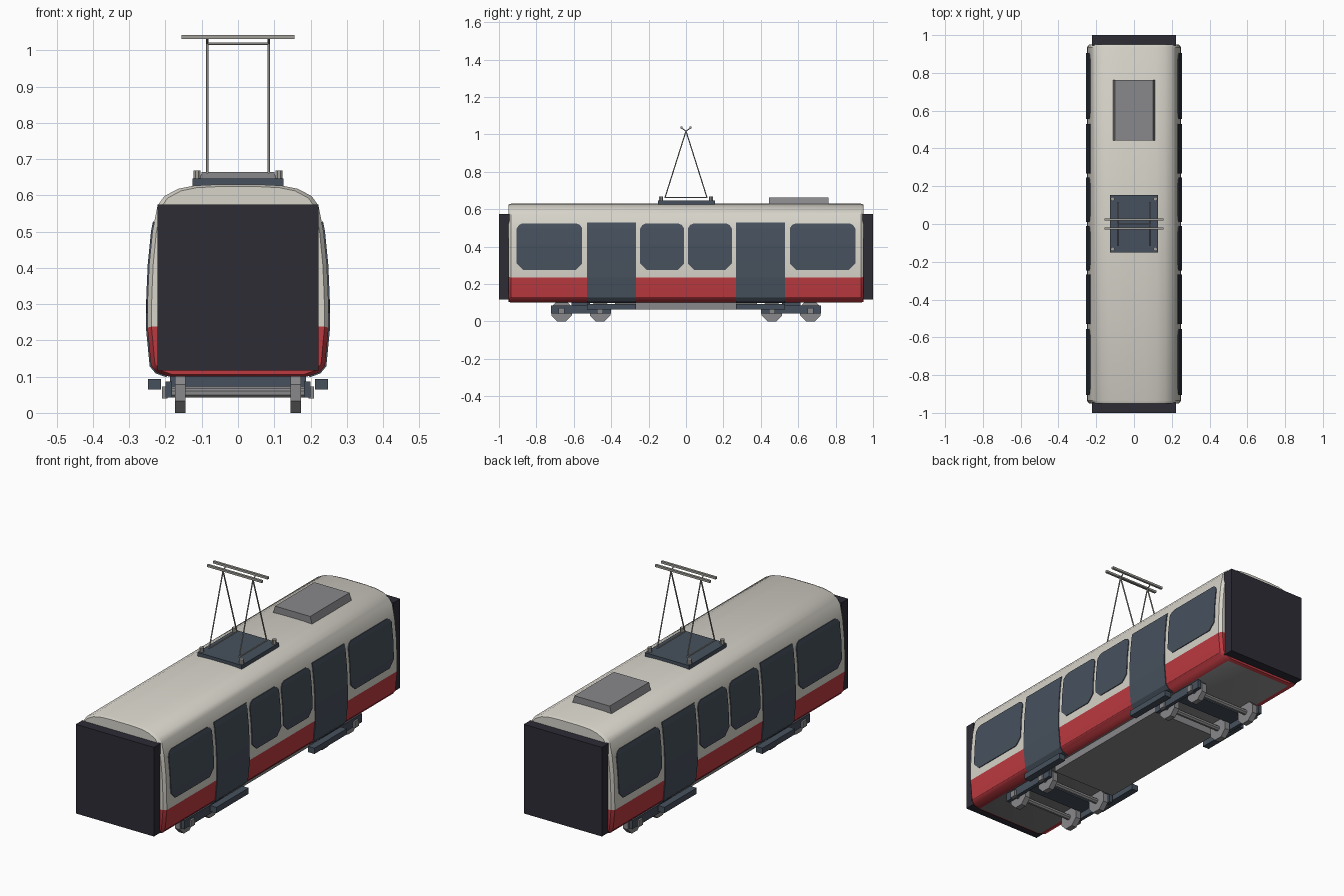
import bpy, bmesh, math
from mathutils import Matrix, Vector

if "Cube" in bpy.data.objects:
    bpy.data.objects.remove(bpy.data.objects["Cube"])


def mat(name, r, g, b):
    m = bpy.data.materials.new(name)
    m.diffuse_color = (r, g, b, 1)
    m.use_nodes = True
    m.node_tree.nodes["Principled BSDF"].inputs["Base Color"].default_value = m.diffuse_color
    return m


CREAM = mat("cream paint", 0.68, 0.655, 0.59)
RED = mat("red paint", 0.50, 0.042, 0.052)
SLATE = mat("slate glass", 0.062, 0.082, 0.11)
DARK = mat("dark gangway", 0.026, 0.025, 0.036)
GREY = mat("grey metal", 0.25, 0.25, 0.26)
PALE = mat("pale metal", 0.36, 0.35, 0.32)


def finish(name, bm, mats, smooth=False):
    me = bpy.data.meshes.new(name)
    bm.to_mesh(me)
    bm.free()
    for m in mats:
        me.materials.append(m)
    ob = bpy.data.objects.new(name, me)
    bpy.context.collection.objects.link(ob)
    if smooth:
        bpy.context.view_layer.objects.active = ob
        ob.select_set(True)
        bpy.ops.object.shade_smooth_by_angle(angle=math.radians(32))
        ob.select_set(False)
    return ob


def box(name, x, y, z, m, taper=0.0):
    """Box from (min, max) ranges; taper pulls the top edges in."""
    bm = bmesh.new()
    bmesh.ops.create_cube(bm, size=1)
    for v in bm.verts:
        k = taper if v.co.z > 0 else 0
        c = [x, y, z]
        p = [c[i][0] if v.co[i] < 0 else c[i][1] for i in range(3)]
        p[0] -= math.copysign(k, v.co.x)
        v.co = p
    return finish(name, bm, [m])


def rod(name, a, b, r, m, n=8):
    a, b = Vector(a), Vector(b)
    d = b - a
    bm = bmesh.new()
    mx = (Matrix.Translation((a + b) / 2) @ d.to_track_quat('Z', 'Y').to_matrix().to_4x4()
          @ Matrix.Rotation(math.pi / n, 4, 'Z'))
    bmesh.ops.create_cone(bm, cap_ends=True, segments=n, radius1=r, radius2=r,
                          depth=d.length, matrix=mx)
    return finish(name, bm, [m])


# Half cross-section of the body, bottom to top (x, z)
PROFILE = [(0.19, 0.10), (0.225, 0.112), (0.24, 0.13), (0.25, 0.235), (0.249, 0.32),
           (0.245, 0.41), (0.236, 0.50), (0.222, 0.572), (0.203, 0.598),
           (0.165, 0.618), (0.12, 0.627), (0.06, 0.63)]


def side_x(z):
    for (x0, z0), (x1, z1) in zip(PROFILE, PROFILE[1:]):
        if z0 <= z <= z1:
            return x0 + (x1 - x0) * (z - z0) / (z1 - z0)


# Body shell: lofted rings with a chamfered end
bm = bmesh.new()
rings = []
for y, s in ((-0.95, 0.955), (-0.935, 1), (0.935, 1), (0.95, 0.955)):
    half = [(x * s, 0.365 + (z - 0.365) * (1 + s) / 2) for x, z in PROFILE]
    loop = half + [(-x, z) for x, z in reversed(half)]
    rings.append([bm.verts.new((x, y, z)) for x, z in loop])
N = len(rings[0])
for a, b in zip(rings, rings[1:]):
    for i in range(N):
        j = (i + 1) % N
        bm.faces.new((a[i], a[j], b[j], b[i]))
for r in (rings[0], rings[-1]):
    for i in range(N // 2 - 1):
        bm.faces.new((r[i], r[i + 1], r[N - 2 - i], r[N - 1 - i]))
bmesh.ops.recalc_face_normals(bm, faces=bm.faces)
for f in bm.faces:
    if f.normal.z < -0.98:
        f.material_index = 2
    elif f.calc_center_median().z < 0.235:
        f.material_index = 1
finish("body_shell", bm, [CREAM, RED, GREY], True)


# Side plates that follow the body curve (mirrored to both sides)
def plate(name, y0, y1, rows):
    """rows: (z, inset) pairs from bottom to top."""
    bm = bmesh.new()
    vs = [[bm.verts.new((side_x(z), y, z)) for y in (y0 + k, y1 - k)] for z, k in rows]
    for a, b in zip(vs, vs[1:]):
        bm.faces.new((a[0], a[1], b[1], b[0]))
    ob = finish(name, bm, [SLATE])
    so = ob.modifiers.new("thickness", 'SOLIDIFY')
    so.thickness, so.offset = 0.008, 0
    ob.modifiers.new("both_sides", 'MIRROR').use_mirror_merge = False


WINDOW = [(0.275, 0.035), (0.31, 0), (0.32, 0), (0.41, 0), (0.495, 0), (0.50, 0.002),
          (0.515, 0.012), (0.523, 0.03)]
DOOR = [(0.102, 0), (0.112, 0), (0.13, 0), (0.235, 0), (0.32, 0), (0.41, 0), (0.50, 0), (0.527, 0)]
for s, end in ((-1, "front"), (1, "rear")):
    for label, a, b, rows in (("end_window", 0.555, 0.905, WINDOW),
                              ("middle_window", 0.01, 0.245, WINDOW),
                              ("door", 0.267, 0.53, DOOR)):
        plate(f"{end}_{label}", min(s * a, s * b), max(s * a, s * b), rows)

    # Gangway block at each end
    box(f"{end}_gangway", (-0.222, 0.222), sorted((s * 0.945, s * 1.0)), (0.117, 0.575), DARK)

    # Bogie: bolster, side frames, axles, wheels, axle boxes, door steps
    c = s * 0.562
    box(f"{end}_bolster", (-0.187, 0.187), (c - 0.05, c + 0.05), (0.073, 0.104), SLATE)
    for t, side in ((-1, "left"), (1, "right")):
        box(f"{end}_{side}_bogie_frame", sorted((t * 0.182, t * 0.2)), (c - 0.16, c + 0.16),
            (0.042, 0.086), SLATE)
        box(f"{end}_{side}_door_step", sorted((t * 0.212, t * 0.248)),
            sorted((s * 0.267, s * 0.53)), (0.064, 0.094), SLATE)
    for w in (-0.103, 0.103):
        y = c + w
        rod(f"{end}_axle", (-0.19, y, 0.055), (0.19, y, 0.055), 0.014, GREY)
        for t in (-1, 1):
            rod(f"{end}_wheel", (t * 0.145, y, 0.055), (t * 0.174, y, 0.055), 0.0595, GREY)
            box(f"{end}_axle_box", sorted((t * 0.195, t * 0.21)), (y - 0.016, y + 0.016),
                (0.04, 0.073), GREY)

# Underfloor equipment box
box("underfloor_box", (-0.182, 0.182), (-0.38, 0.38), (0.064, 0.104), GREY)

# Roof unit and current collector
box("roof_unit", (-0.112, 0.112), (0.443, 0.763), (0.622, 0.664), GREY, 0.012)
box("collector_base", (-0.126, 0.126), (-0.15, 0.154), (0.622, 0.646), SLATE)
for sx in (-1, 1):
    x = sx * 0.085
    for sy in (-1, 1):
        rod("insulator", (sx * 0.113, sy * 0.133, 0.64), (sx * 0.113, sy * 0.133, 0.669), 0.011, PALE)
        rod("collector_arm", (x, sy * 0.112, 0.663), (x, 0, 1.018), 0.0035, PALE, 6)
    rod("lower_rail", (x, -0.115, 0.663), (x, 0.115, 0.663), 0.0035, PALE, 6)
    box("contact_bar", (-0.156, 0.156), (sx * 0.024 - 0.006, sx * 0.024 + 0.006),
        (1.031, 1.042), PALE)
    rod("contact_link", (x, -0.024, 1.034), (x, 0, 1.018), 0.003, PALE, 6)
    rod("contact_link", (x, 0.024, 1.034), (x, 0, 1.018), 0.003, PALE, 6)
rod("upper_crossbar", (-0.087, 0, 1.018), (0.087, 0, 1.018), 0.0035, PALE, 6)
